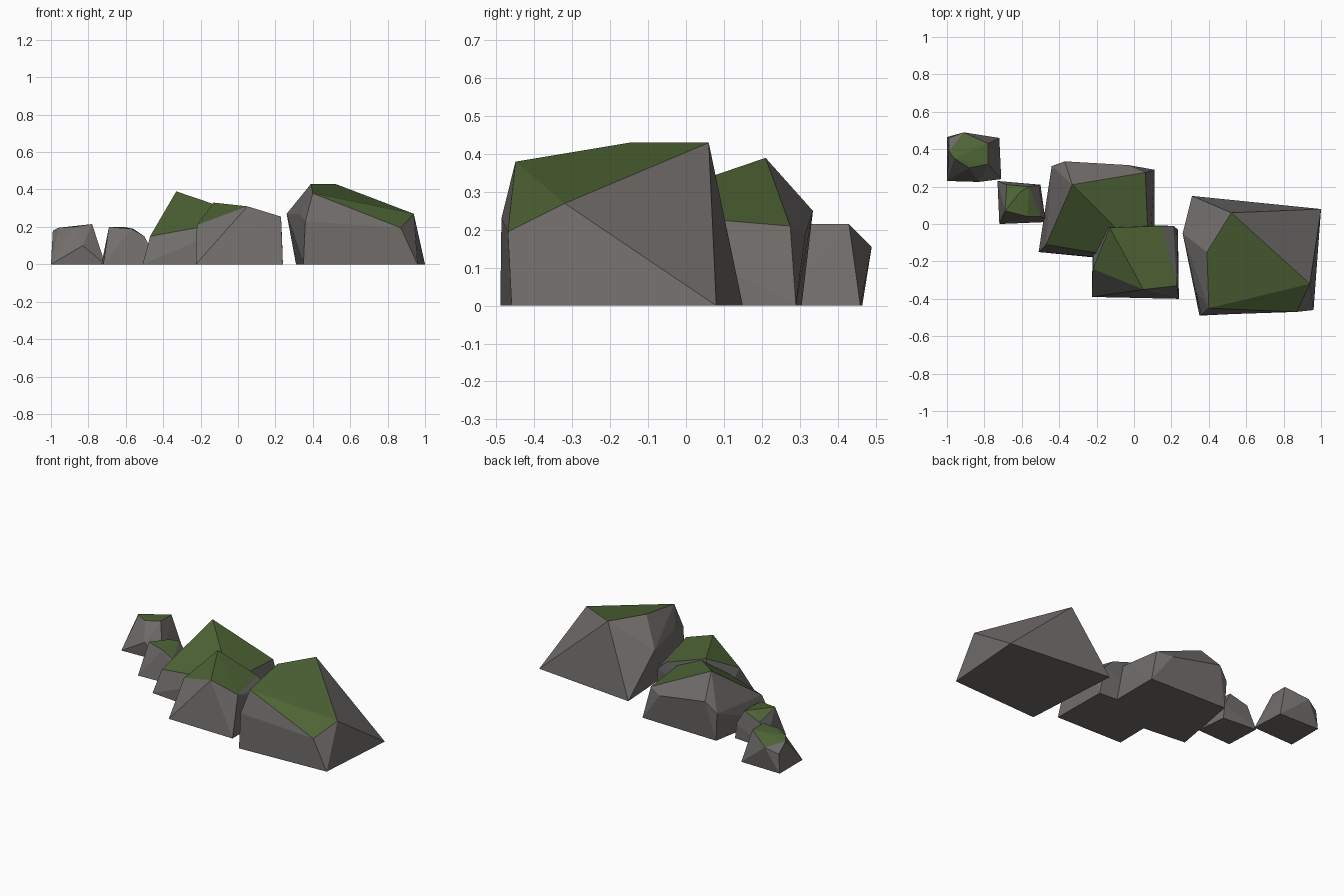
import bpy, bmesh, math


def material(name, rgb):
    m = bpy.data.materials.new(name)
    m.diffuse_color = (*rgb, 1)
    return m


STONE = material("grey_stone", (0.165, 0.155, 0.148))
MOSS = material("moss_green", (0.075, 0.125, 0.035))


def rock(name, base, upper, moss_slope=0.75):
    """Faceted boulder: hull of a ground outline and a few chiselled corners."""
    bm = bmesh.new()
    for x, y in base:
        bm.verts.new((x, y, 0))
    for p in upper:
        bm.verts.new(p)
    hull = bmesh.ops.convex_hull(bm, input=bm.verts[:])
    loose = {v for v in hull["geom_interior"] + hull["geom_unused"]
             if isinstance(v, bmesh.types.BMVert)}
    bmesh.ops.delete(bm, geom=list(loose), context='VERTS')
    bmesh.ops.dissolve_limit(bm, angle_limit=math.radians(3),
                             verts=bm.verts[:], edges=bm.edges[:])
    bmesh.ops.recalc_face_normals(bm, faces=bm.faces[:])
    # Moss grows on the faces that look up
    for f in bm.faces:
        f.normal_update()
        f.material_index = 1 if f.normal.z > moss_slope else 0
    me = bpy.data.meshes.new(name)
    bm.to_mesh(me)
    bm.free()
    me.materials.append(STONE)
    me.materials.append(MOSS)
    bpy.context.collection.objects.link(bpy.data.objects.new(name, me))


# Largest boulder on the right
rock("large_boulder",
     [(0.31, 0.15), (1.0, 0.08), (0.96, -0.46), (0.35, -0.49)],
     [(0.52, 0.06, 0.43), (0.39, -0.15, 0.43), (0.40, -0.45, 0.38),
      (0.94, -0.32, 0.27), (0.87, -0.47, 0.195), (0.26, -0.05, 0.27),
      (0.33, -0.36, 0.27), (0.36, -0.487, 0.23)])

# Peaked boulder at the middle back
rock("peaked_boulder",
     [(-0.51, -0.15), (0.11, -0.21), (0.11, 0.29), (-0.43, 0.305)],
     [(-0.33, 0.21, 0.39), (-0.47, -0.11, 0.15), (0.08, -0.20, 0.25),
      (0.06, 0.275, 0.21), (-0.37, 0.335, 0.25), (-0.44, 0.31, 0.18),
      (-0.03, 0.315, 0.19)])

# Boulder at the middle front
rock("front_boulder",
     [(-0.225, -0.39), (0.24, -0.40), (0.235, -0.03), (-0.22, 0.0)],
     [(-0.22, -0.24, 0.21), (-0.13, -0.02, 0.33), (0.05, -0.35, 0.31),
      (0.23, -0.33, 0.255), (0.15, -0.01, 0.235), (0.21, -0.01, 0.18),
      (0.235, -0.07, 0.15)])

# Two small stones trailing off to the left
rock("small_stone",
     [(-0.72, 0.0), (-0.48, 0.01), (-0.50, 0.21), (-0.73, 0.23)],
     [(-0.69, 0.07, 0.20), (-0.57, 0.04, 0.19), (-0.50, 0.04, 0.15),
      (-0.56, 0.20, 0.19), (-0.68, 0.21, 0.15), (-0.61, 0.17, 0.20),
      (-0.475, 0.03, 0.10), (-0.51, 0.21, 0.10)])
rock("end_stone",
     [(-1.0, 0.23), (-0.71, 0.24), (-0.72, 0.46), (-1.0, 0.465)],
     [(-0.78, 0.43, 0.215), (-0.78, 0.32, 0.215), (-0.91, 0.49, 0.155),
      (-0.99, 0.39, 0.18), (-0.88, 0.30, 0.20), (-0.96, 0.35, 0.195),
      (-0.99, 0.46, 0.12), (-0.83, 0.225, 0.10)])
